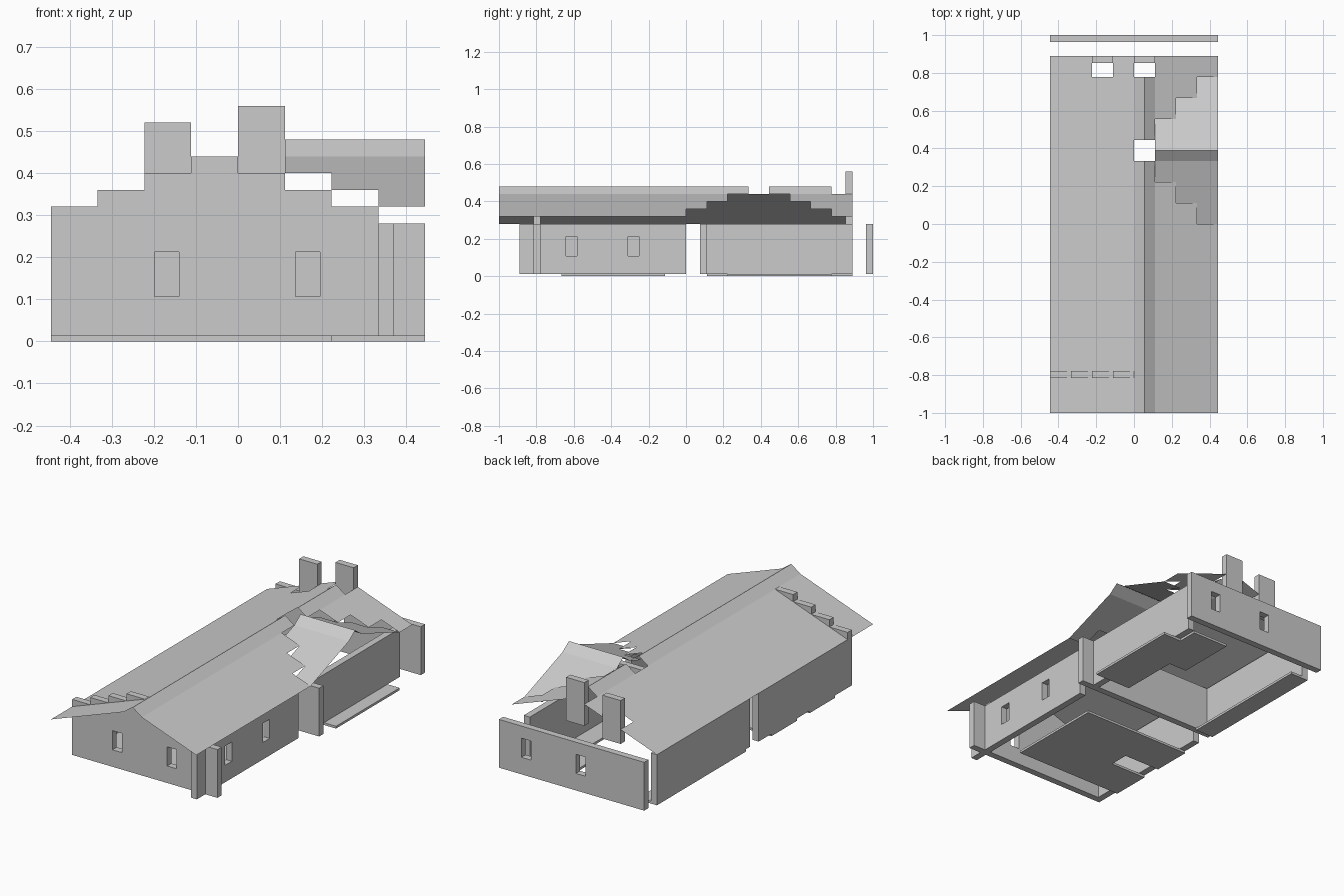
import bpy, bmesh

if "Cube" in bpy.data.objects:
    bpy.data.objects.remove(bpy.data.objects["Cube"])

G = 1 / 9            # module of the house grid
T = G / 3            # wall thickness
Z0, Z1 = 0.013, 0.28  # wall bottom and top


def finish(name, bm):
    mesh = bpy.data.meshes.new(name)
    bm.to_mesh(mesh)
    bm.free()
    ob = bpy.data.objects.new(name, mesh)
    bpy.context.collection.objects.link(ob)
    return ob


def box(name, x0, x1, y0, y1, z0, z1):
    bm = bmesh.new()
    bmesh.ops.create_cube(bm, size=1)
    for v in bm.verts:
        v.co = ((x0 + x1) / 2 + v.co.x * (x1 - x0),
                (y0 + y1) / 2 + v.co.y * (y1 - y0),
                (z0 + z1) / 2 + v.co.z * (z1 - z0))
    return finish(name, bm)


def prism(name, pts, y0, y1):
    bm = bmesh.new()
    face = bm.faces.new([bm.verts.new((x, y0, z)) for x, z in pts])
    ext = bmesh.ops.extrude_face_region(bm, geom=[face])
    verts = [e for e in ext["geom"] if isinstance(e, bmesh.types.BMVert)]
    bmesh.ops.translate(bm, verts=verts, vec=(0, y1 - y0, 0))
    bmesh.ops.recalc_face_normals(bm, faces=bm.faces)
    return finish(name, bm)


def cut_window(ob, x0, x1, y0, y1):
    cutter = box("window_cutter", x0, x1, y0, y1, 0.107, 0.213)
    cutter.hide_render = True
    mod = ob.modifiers.new("window", "BOOLEAN")
    mod.operation = "DIFFERENCE"
    mod.solver = "EXACT"
    mod.object = cutter
    bpy.context.view_layer.objects.active = ob
    bpy.ops.object.modifier_apply(modifier=mod.name)
    bpy.data.objects.remove(cutter)


def sheets(name, quads):
    bm = bmesh.new()
    for q in quads:
        bm.faces.new([bm.verts.new(p) for p in q])
    bmesh.ops.remove_doubles(bm, verts=bm.verts, dist=1e-5)
    return finish(name, bm)


# Front wall with stepped gable
tops = [0.32, 0.36, 0.40, 0.44, 0.40, 0.36, 0.32, 0.28]
pts = [(-4 * G, Z0)]
for i, t in enumerate(tops):
    pts += [((i - 4) * G, t), ((i - 3) * G, t)]
pts.append((4 * G, Z0))
front = prism("front_wall", pts, -7 * G - T, -7 * G)
for xc in (-0.169, 0.166):
    cut_window(front, xc - 0.029, xc + 0.029, -0.9, -0.7)

# Back wall and cross wall of the rear section
back = box("back_wall", -4 * G, 4 * G, 1 - T, 1, Z0, Z1)
for xc in (-0.055, 0.278):
    cut_window(back, xc - 0.029, xc + 0.029, 0.9, 1.1)
box("cross_wall", -4 * G, 4 * G, G - T, G, Z0, Z1)

# Side walls
right = box("right_front_wall", 3 * G, 3 * G + T, -8 * G, 0, Z0, Z1)
for yc in (-0.612, -0.281):
    cut_window(right, 0.3, 0.4, yc - 0.029, yc + 0.029)
box("right_back_wall", 3 * G, 3 * G + T, G, 8 * G, Z0, Z1)
box("left_front_wall", -4 * G, -4 * G + T, -7 * G, 0, Z0, Z1)
box("left_back_wall", -4 * G, -4 * G + T, G, 8 * G, Z0, Z1)

# Floor plates, in grid cells
plates = [(-2, 2, -6, -1), (-4, -2, -6, -4), (-4, -2, -3, -1),
          (2, 4, 2, 7), (1, 3, 5, 8), (-4, -3, 1, 8)]
for a, b, c, d in plates:
    box("floor_plate", a * G, b * G, c * G, d * G, 0, Z0)

# Main roof: strips along the profile, with gaps for chimneys and side gable
prof = [(-4, .28), (-3, .32), (-2, .36), (-1, .40), (0, .44), (.5, .48),
        (1, .44), (2, .40), (3, .36), (4, .32)]
gaps = {2: [(7, 8)], 4: [(3, 4), (7, 8)], 5: [(3, 4), (7, 8)],
        6: [(2, 5)], 7: [(1, 6)], 8: [(0, 7)]}
quads = []
for i, ((xa, za), (xb, zb)) in enumerate(zip(prof, prof[1:])):
    y = -9
    for g0, g1 in gaps.get(i, []) + [(8, 8)]:
        if g0 > y:
            quads.append([(xa * G, y * G, za), (xb * G, y * G, zb),
                          (xb * G, g0 * G, zb), (xa * G, g0 * G, za)])
        y = g1
sheets("main_roof", quads)

# Side gable roof: stepped rows running out to the right eave
rows = [(0, .32), (1, .36), (2, .40), (3, .44), (3.5, .48),
        (4, .44), (5, .40), (6, .36), (7, .32)]
starts = [3, 2, 1, 1, 1, 1, 2, 3]
quads = []
for s, (ya, za), (yb, zb) in zip(starts, rows, rows[1:]):
    for x in range(s, 4):
        q = [(x * G, ya * G, za), ((x + 1) * G, ya * G, za),
             ((x + 1) * G, yb * G, zb), (x * G, yb * G, zb)]
        # lower cells beyond the valley face inward
        if ya >= 4 or (ya < 3 and x > s):
            q.reverse()
        quads.append(q)
sheets("side_gable_roof", quads)

# Chimneys
for x, z in ((-2, 0.28), (0, 0.32)):
    box("chimney", x * G, (x + 1) * G, 8 * G - T, 8 * G, z, z + 0.24)
